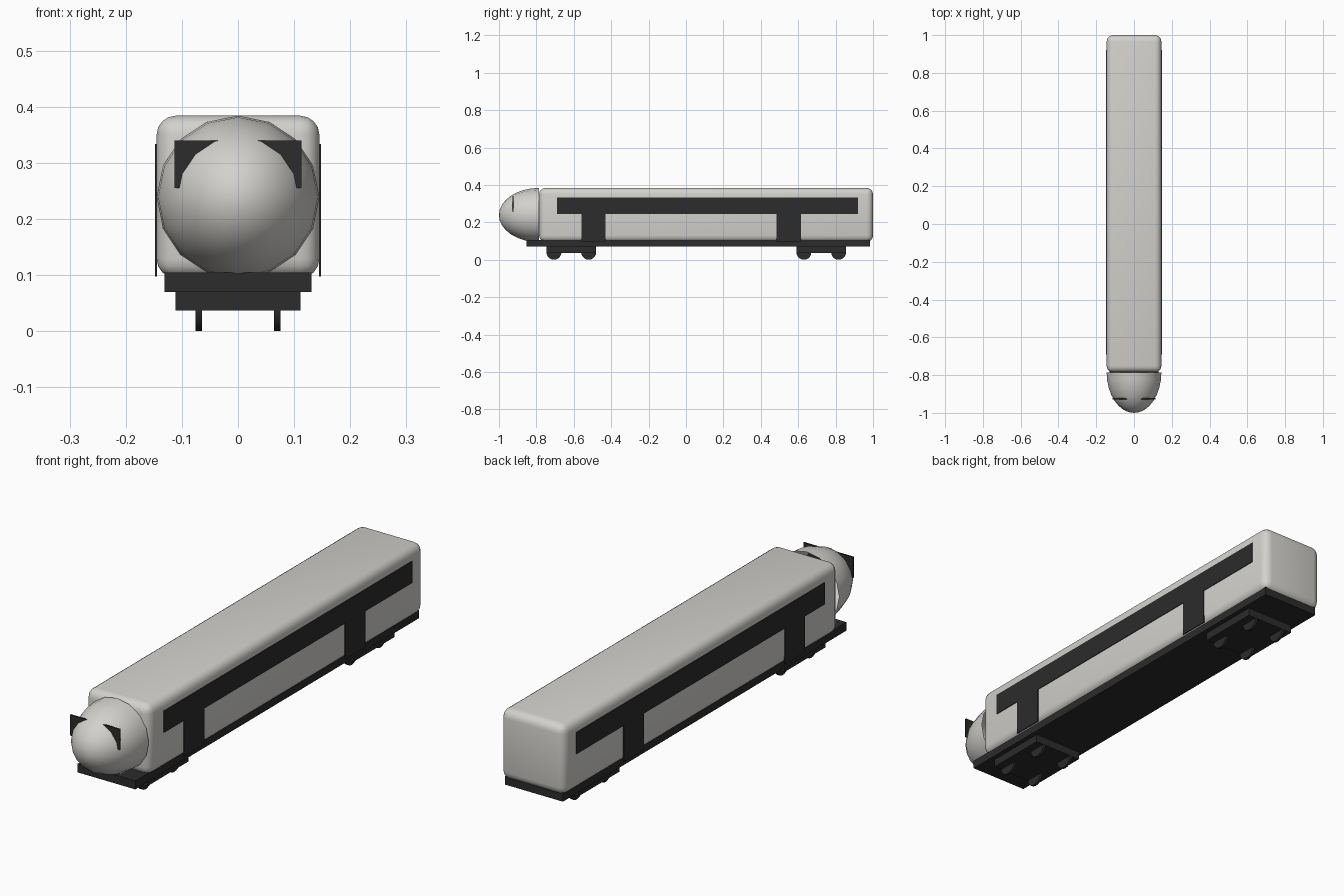
import bpy, bmesh, math
from mathutils import Matrix

if "Cube" in bpy.data.objects:
    bpy.data.objects.remove(bpy.data.objects["Cube"])


def material(name, rgb):
    m = bpy.data.materials.new(name)
    m.diffuse_color = (*rgb, 1)
    m.use_nodes = True
    m.node_tree.nodes["Principled BSDF"].inputs["Base Color"].default_value = m.diffuse_color
    return m


GREY = material("warm light grey", (0.65, 0.64, 0.61))
BLACK = material("charcoal", (0.025, 0.025, 0.025))


def finish(name, bm, mat):
    me = bpy.data.meshes.new(name)
    bm.to_mesh(me)
    bm.free()
    ob = bpy.data.objects.new(name, me)
    bpy.context.collection.objects.link(ob)
    me.materials.append(mat)
    return ob


def smooth(ob, degrees):
    bpy.ops.object.select_all(action='DESELECT')
    ob.select_set(True)
    bpy.context.view_layer.objects.active = ob
    bpy.ops.object.shade_smooth_by_angle(angle=math.radians(degrees))


def box(name, x, y, z, mat, bevel=0):
    """Box from (min, max) pairs, with optional rounded edges."""
    bm = bmesh.new()
    bmesh.ops.create_cube(bm, size=1)
    for v in bm.verts:
        v.co = [(a + b) / 2 + c * (b - a) for c, (a, b) in zip(v.co, (x, y, z))]
    if bevel:
        bmesh.ops.bevel(bm, geom=bm.edges[:], offset=bevel, segments=4,
                        profile=0.5, affect='EDGES')
    ob = finish(name, bm, mat)
    if bevel:
        smooth(ob, 40)
    return ob


# Car body and underframe
box("car_body", (-0.145, 0.145), (-0.785, 1.0), (0.095, 0.384), GREY, 0.034)
box("underframe", (-0.131, 0.131), (-0.853, 0.985), (0.07, 0.105), BLACK)

# Domed nose: open half ellipsoid with a sixteen-sided rim
SIDES, RINGS = 16, 8
bm = bmesh.new()
tip = bm.verts.new((0, -1.0, 0.239))
rings = []
for i in range(1, RINGS + 1):
    t = math.pi / 2 * i / RINGS
    r, y = 0.145 * math.sin(t), -0.785 - 0.215 * math.cos(t)
    rings.append([bm.verts.new((r * math.sin(a), y, 0.239 + r * math.cos(a)))
                  for a in (math.tau * k / SIDES for k in range(SIDES))])
for k in range(SIDES):
    n = (k + 1) % SIDES
    bm.faces.new((tip, rings[0][k], rings[0][n]))
    for a, b in zip(rings, rings[1:]):
        bm.faces.new((a[k], b[k], b[n], a[n]))
bmesh.ops.recalc_face_normals(bm, faces=bm.faces[:])
if sum(f.normal.y for f in bm.faces) > 0:
    bmesh.ops.reverse_faces(bm, faces=bm.faces[:])
smooth(finish("nose", bm, GREY), 60)

# Side window bands, doors and nose lamps, mirrored left and right
for s, side in ((-1, "left"), (1, "right")):
    def span(a, b):
        return tuple(sorted((s * a, s * b)))
    box(f"window_band_{side}", span(0.144, 0.148), (-0.69, 0.92), (0.245, 0.334), BLACK)
    for y, end in ((-0.56, "front"), (0.485, "rear")):
        box(f"door_{end}_{side}", span(0.144, 0.148), (y, y + 0.13), (0.097, 0.245), BLACK)
    box(f"nose_lamp_{side}", span(0.036, 0.113), (-0.928, -0.922), (0.255, 0.34), BLACK)

# Bogies, each with four thin wheels
for y, end in ((-0.613, "front"), (0.723, "rear")):
    box(f"bogie_{end}", (-0.111, 0.111), (y - 0.133, y + 0.133), (0.037, 0.071), BLACK)
    for dy in (-0.093, 0.093):
        for x in (-0.07, 0.07):
            bm = bmesh.new()
            bmesh.ops.create_cone(
                bm, cap_ends=True, segments=20, radius1=0.04, radius2=0.04, depth=0.011,
                matrix=Matrix.Translation((x, y + dy, 0.04)) @ Matrix.Rotation(math.pi / 2, 4, 'Y'))
            smooth(finish(f"wheel_{end}", bm, BLACK), 40)
